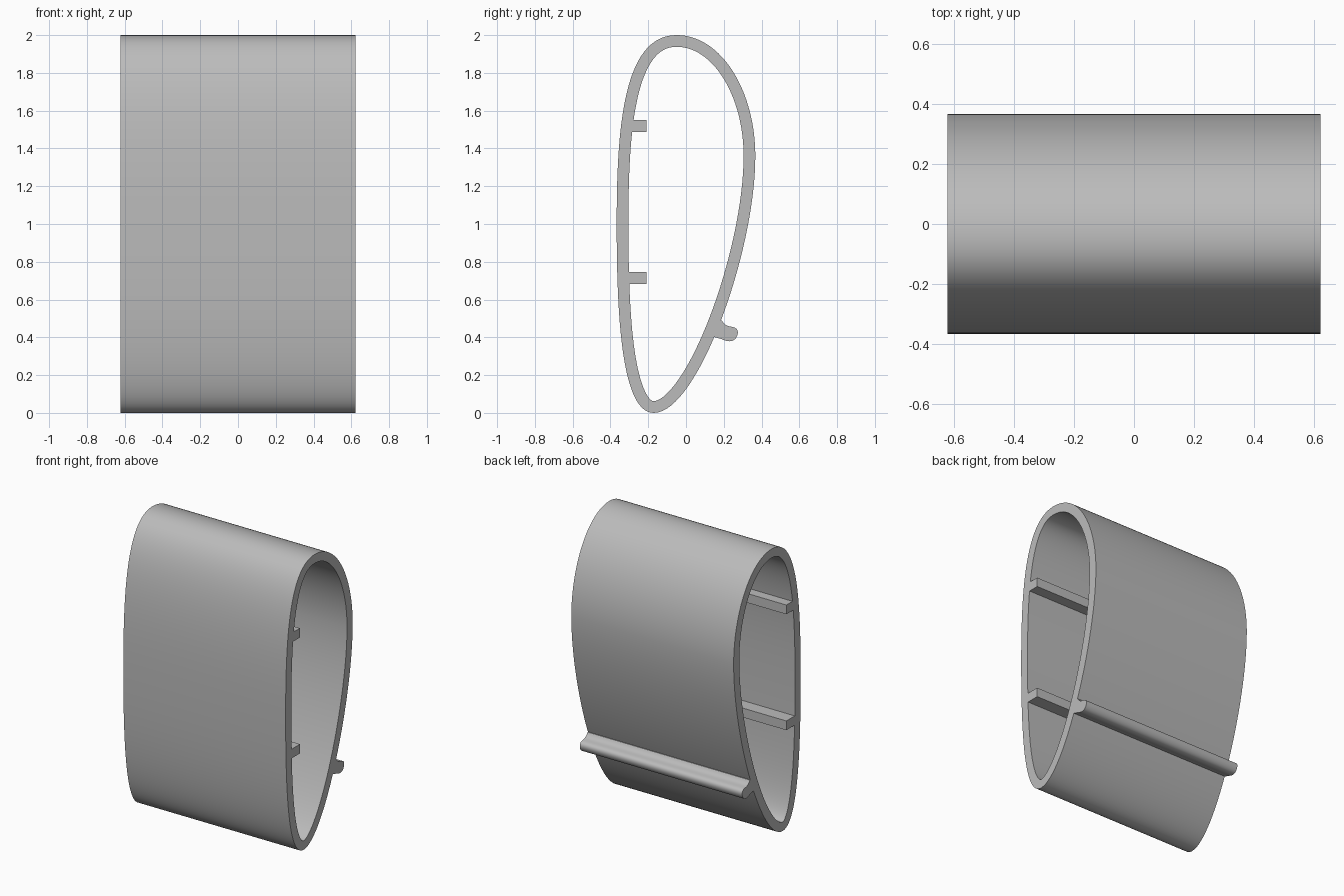
import bpy
import bmesh
import math
from mathutils import Vector
from mathutils.geometry import interpolate_bezier

HALF = 0.622      # half length of the extrusion
WALL = 0.062      # wall thickness

cube = bpy.data.objects.get("Cube")
if cube:
    bpy.data.objects.remove(cube, do_unlink=True)

grey = bpy.data.materials.new("plain grey")
grey.use_nodes = True
colour = (0.5, 0.5, 0.5, 1)
grey.diffuse_color = colour
grey.node_tree.nodes["Principled BSDF"].inputs["Base Color"].default_value = colour


def finish(name, bm, angle=35):
    bmesh.ops.recalc_face_normals(bm, faces=bm.faces)
    mesh = bpy.data.meshes.new(name)
    bm.to_mesh(mesh)
    bm.free()
    mesh.materials.append(grey)
    ob = bpy.data.objects.new(name, mesh)
    bpy.context.collection.objects.link(ob)
    bpy.ops.object.select_all(action='DESELECT')
    ob.select_set(True)
    bpy.context.view_layer.objects.active = ob
    bpy.ops.object.shade_smooth_by_angle(angle=math.radians(angle))
    return ob


def bezier_path(segments, steps, closed):
    """Join cubic pieces, each given as four (y, z) points."""
    pts = []
    for a, ha, hb, b in segments:
        piece = interpolate_bezier(Vector(a), Vector(ha), Vector(hb), Vector(b), steps + 1)
        pts += [Vector((p[0], p[1])) for p in piece[:-1]]
    if not closed:
        pts.append(Vector(segments[-1][3]))
    return pts


def extrude_profile(name, points):
    """Solid bar along x with the given (y, z) outline."""
    bm = bmesh.new()
    ends = [[bm.verts.new((x, p[0], p[1])) for p in points] for x in (-HALF, HALF)]
    n = len(points)
    for ring in ends:
        bm.faces.new(ring)
    for i in range(n):
        j = (i + 1) % n
        bm.faces.new((ends[0][i], ends[0][j], ends[1][j], ends[1][i]))
    return finish(name, bm)


# Hollow shell: teardrop outline, clockwise from the top, offset inward
top, back, bottom, front = (-0.05, 2), (0.367, 1.36), (-0.17, 0), (-0.367, 1.0)
outer = bezier_path([
    (top, (0.19, 2), (0.367, 1.70), back),
    (back, (0.367, 0.85), (0.06, 0), bottom),
    (bottom, (-0.34, 0), (-0.367, 0.5), front),
    (front, (-0.367, 1.5), (-0.335, 2), top),
], 32, True)
count = len(outer)
inner = []
for i, p in enumerate(outer):
    t = (outer[(i + 1) % count] - outer[i - 1]).normalized()
    inner.append(p + Vector((t.y, -t.x)) * WALL)

bm = bmesh.new()
rings = [[bm.verts.new((x, p.x, p.y)) for p in loop]
         for x, loop in ((-HALF, outer), (HALF, outer), (HALF, inner), (-HALF, inner))]
for k in range(4):
    a, b = rings[k], rings[(k + 1) % 4]
    for i in range(count):
        j = (i + 1) % count
        bm.faces.new((a[i], a[j], b[j], b[i]))
finish("shell", bm)

# Two square ribs on the inside of the front wall
for name, z, root in (("upper_rib", 1.518, -0.30), ("lower_rib", 0.715, -0.315)):
    h = 0.032
    extrude_profile(name, [(root, z - h), (-0.21, z - h), (-0.21, z + h), (root, z + h)])

# Rounded lip on the outside of the back wall
lip = bezier_path([
    ((0.19, 0.49), (0.205, 0.46), (0.225, 0.46), (0.245, 0.455)),
    ((0.245, 0.455), (0.28, 0.45), (0.28, 0.42), (0.265, 0.397)),
    ((0.265, 0.397), (0.25, 0.375), (0.225, 0.377), (0.205, 0.384)),
    ((0.205, 0.384), (0.19, 0.39), (0.175, 0.395), (0.155, 0.40)),
], 8, False)
extrude_profile("back_lip", lip + [Vector((0.145, 0.405)), Vector((0.18, 0.49))])
